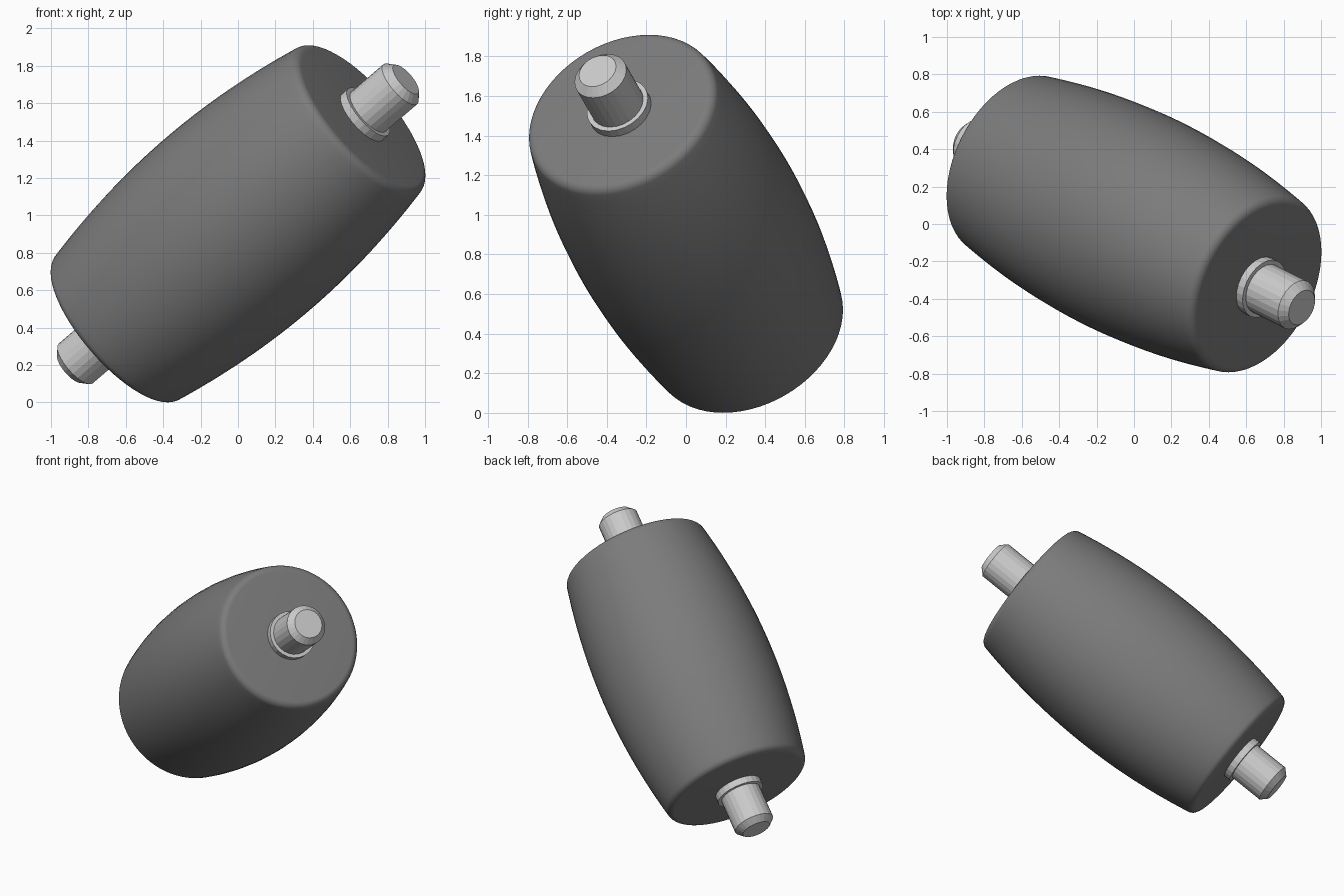
import bpy, bmesh, math
from mathutils import Vector

cube = bpy.data.objects.get("Cube")
if cube:
    bpy.data.objects.remove(cube, do_unlink=True)

CENTRE = Vector((0, 0, 0.955))
AXIS = Vector((0.709, -0.353, 0.61)).normalized()
TILT = AXIS.to_track_quat('Z', 'Y')


def material(name, grey):
    m = bpy.data.materials.new(name)
    m.use_nodes = True
    colour = (grey, grey, grey, 1)
    m.diffuse_color = colour
    m.node_tree.nodes["Principled BSDF"].inputs["Base Color"].default_value = colour
    return m


def lathe(name, profile, sides, mat):
    """Spin (radius, height) points around the tilted axis and cap both ends."""
    bm = bmesh.new()
    rings = []
    for r, h in profile:
        rings.append([bm.verts.new((r * math.cos(2 * math.pi * i / sides),
                                    r * math.sin(2 * math.pi * i / sides), h))
                      for i in range(sides)])
    for a, b in zip(rings, rings[1:]):
        for i in range(sides):
            j = (i + 1) % sides
            bm.faces.new((a[i], a[j], b[j], b[i]))
    bm.faces.new(rings[0][::-1])
    bm.faces.new(rings[-1])
    bmesh.ops.recalc_face_normals(bm, faces=bm.faces)
    mesh = bpy.data.meshes.new(name)
    bm.to_mesh(mesh)
    bm.free()
    mesh.materials.append(mat)
    ob = bpy.data.objects.new(name, mesh)
    bpy.context.collection.objects.link(ob)
    ob.rotation_mode = 'QUATERNION'
    ob.rotation_quaternion = TILT
    ob.location = CENTRE
    return ob


def mirrored(half):
    """Complete a profile given from the middle to the top end."""
    return [(r, -h) for r, h in reversed(half)] + half


rubber = material("dark grey rubber", 0.2)
metal = material("light grey metal", 0.6)

# Barrel body: bulging side with a rounded rim at each end
MID_R, BULGE, FILLET, RIM_R, RIM_H = 0.6, 0.1136, 0.05, 0.46, 0.885
side = [(MID_R - BULGE * h * h, h) for h in (0.895 * (i + 0.5) / 10 for i in range(10))]
start = math.atan(2 * BULGE * RIM_H)
rim = []
for i in range(8):
    a = start + (math.pi / 2 - start) * i / 7
    rim.append((RIM_R + FILLET * math.cos(a), RIM_H + FILLET * math.sin(a)))
body = lathe("barrel_body", mirrored(side + rim), 64, rubber)

bpy.ops.object.select_all(action='DESELECT')
body.select_set(True)
bpy.context.view_layer.objects.active = body
bpy.ops.object.shade_smooth_by_angle(angle=math.radians(30))

# Axle through the body with chamfered tips
lathe("axle", mirrored([(0.14, 1.224), (0.1, 1.265)]), 24, metal)

# Collar around the axle at each end
for label, sign in (("front", 1), ("back", -1)):
    lathe(label + "_collar", [(0.165, sign * 0.92), (0.165, sign * 0.982)], 24, metal)
